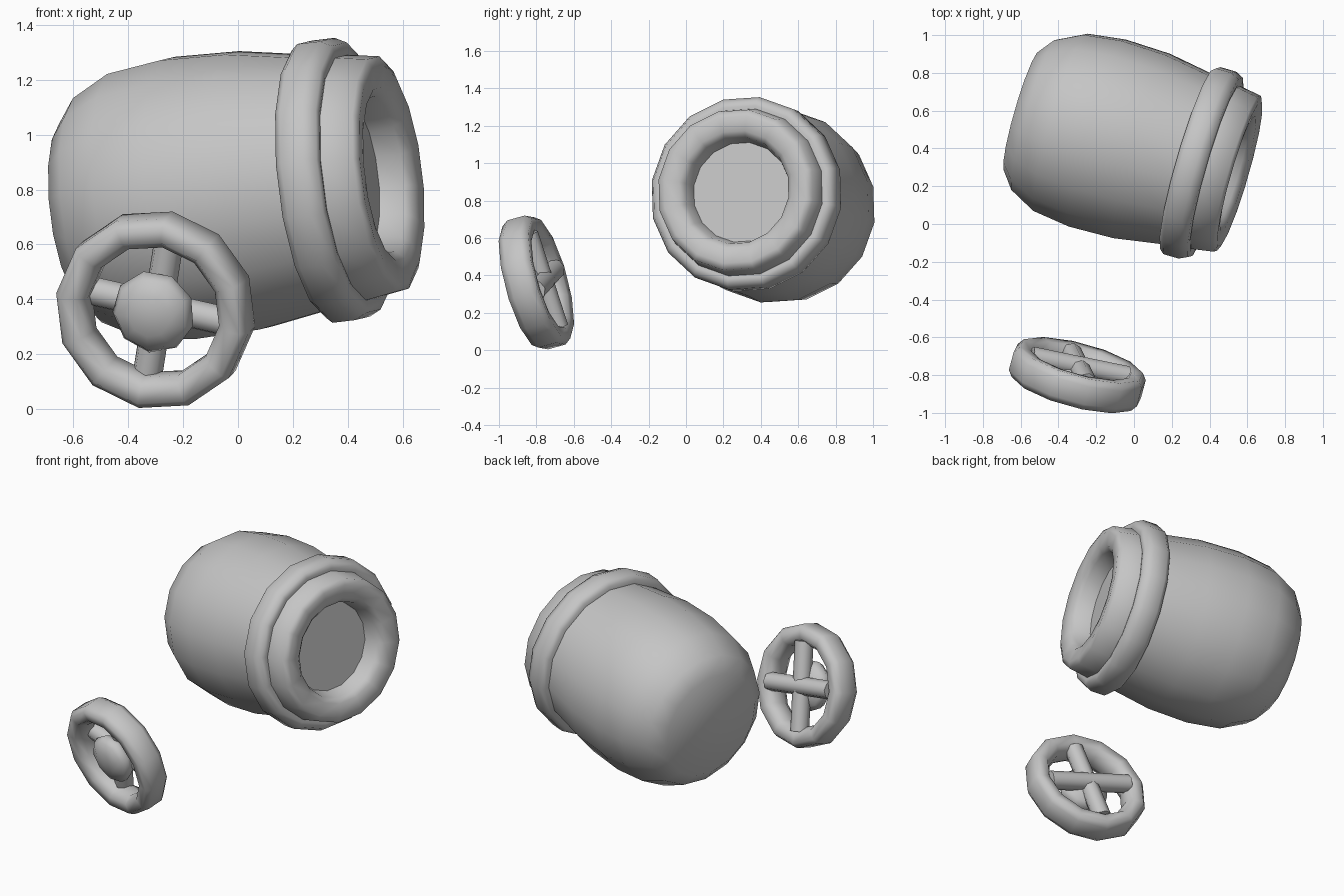
import bpy, bmesh, math
from mathutils import Matrix, Vector

cube = bpy.data.objects.get("Cube")
if cube:
    bpy.data.objects.remove(cube, do_unlink=True)

# single stone-grey material
grey = bpy.data.materials.new("plain_grey")
grey.use_nodes = True
COLOUR = (0.56, 0.56, 0.56, 1)
grey.diffuse_color = COLOUR
bsdf = grey.node_tree.nodes["Principled BSDF"]
bsdf.inputs["Base Color"].default_value = COLOUR
bsdf.inputs["Roughness"].default_value = 0.7


def frame(centre, axis):
    """Local x = most upward direction, local z = axis."""
    a = Vector(axis).normalized()
    up = (Vector((0, 0, 1)) - a * a.z).normalized()
    side = a.cross(up)
    m = Matrix((up, side, a)).transposed().to_4x4()
    m.translation = centre
    return m


def finish(name, bm, matrix, angle):
    bmesh.ops.recalc_face_normals(bm, faces=bm.faces[:])
    mesh = bpy.data.meshes.new(name)
    bm.to_mesh(mesh)
    bm.free()
    mesh.materials.append(grey)
    obj = bpy.data.objects.new(name, mesh)
    bpy.context.collection.objects.link(obj)
    obj.matrix_world = matrix
    bpy.ops.object.select_all(action='DESELECT')
    obj.select_set(True)
    bpy.context.view_layer.objects.active = obj
    bpy.ops.object.shade_smooth_by_angle(angle=math.radians(angle))
    return obj


def lathe(name, profile, sides, matrix, phase=0, loop=False, angle=70):
    """Spin (radius, height) points; capped ends, or a closed ring if loop."""
    bm = bmesh.new()
    rings = []
    for r, h in profile:
        ring = []
        for i in range(sides):
            t = math.radians(phase) + math.tau * i / sides
            ring.append(bm.verts.new((r * math.cos(t), r * math.sin(t), h)))
        rings.append(ring)
    pairs = list(zip(rings, rings[1:]))
    if loop:
        pairs.append((rings[-1], rings[0]))
    else:
        bm.faces.new(rings[0])
        bm.faces.new(rings[-1])
    for lo, hi in pairs:
        for i in range(sides):
            j = (i + 1) % sides
            bm.faces.new((lo[i], lo[j], hi[j], hi[i]))
    return finish(name, bm, matrix, angle)


# barrel with rounded closed end and hollow muzzle
barrel_frame = frame((0.36, 0.32, 0.835), (0.954, -0.278, 0.113))
lathe("barrel", [(0.33, -1.0), (0.42, -0.93), (0.495, -0.785), (0.522, -0.58),
                 (0.515, -0.335), (0.475, -0.09), (0.455, 0.07), (0.435, 0.195),
                 (0.40, 0.21), (0.32, 0.20), (0.29, 0.17), (0.27, 0.08)],
      16, barrel_frame, phase=-7.5)

# raised band behind the muzzle
lathe("barrel_band", [(0.44, -0.08), (0.50, -0.08), (0.522, -0.055), (0.522, 0.03),
                      (0.50, 0.075), (0.47, 0.08), (0.44, 0.075)],
      16, barrel_frame, phase=-7.5, loop=True)

# loose wheel lying tilted in front of the barrel
wheel_frame = frame((-0.30, -0.80, 0.362), (-0.25, -0.93, -0.26))
lathe("wheel_rim", [(0.365, -0.05), (0.365, 0.05), (0.34, 0.085), (0.28, 0.08),
                    (0.25, 0.035), (0.25, -0.035), (0.28, -0.08), (0.34, -0.085)],
      12, wheel_frame, phase=18, loop=True)

# crossed spokes, set towards the back of the rim
for name, turn, depth in (("upright_spoke", -13, -0.04), ("level_spoke", -103, -0.05)):
    m = (wheel_frame @ Matrix.Translation((0, 0, depth))
         @ Matrix.Rotation(math.radians(turn), 4, 'Z') @ Matrix.Rotation(math.radians(90), 4, 'Y'))
    lathe(name, [(0.055, -0.265), (0.055, 0.265)], 8, m, angle=60)

# flattened hub ball at the front
bm = bmesh.new()
bmesh.ops.create_uvsphere(bm, u_segments=9, v_segments=6, radius=0.155)
bmesh.ops.scale(bm, vec=(1, 1, 0.5), verts=bm.verts[:])
finish("wheel_hub", bm, wheel_frame @ Matrix.Translation((0, 0, 0.03)), 70)
